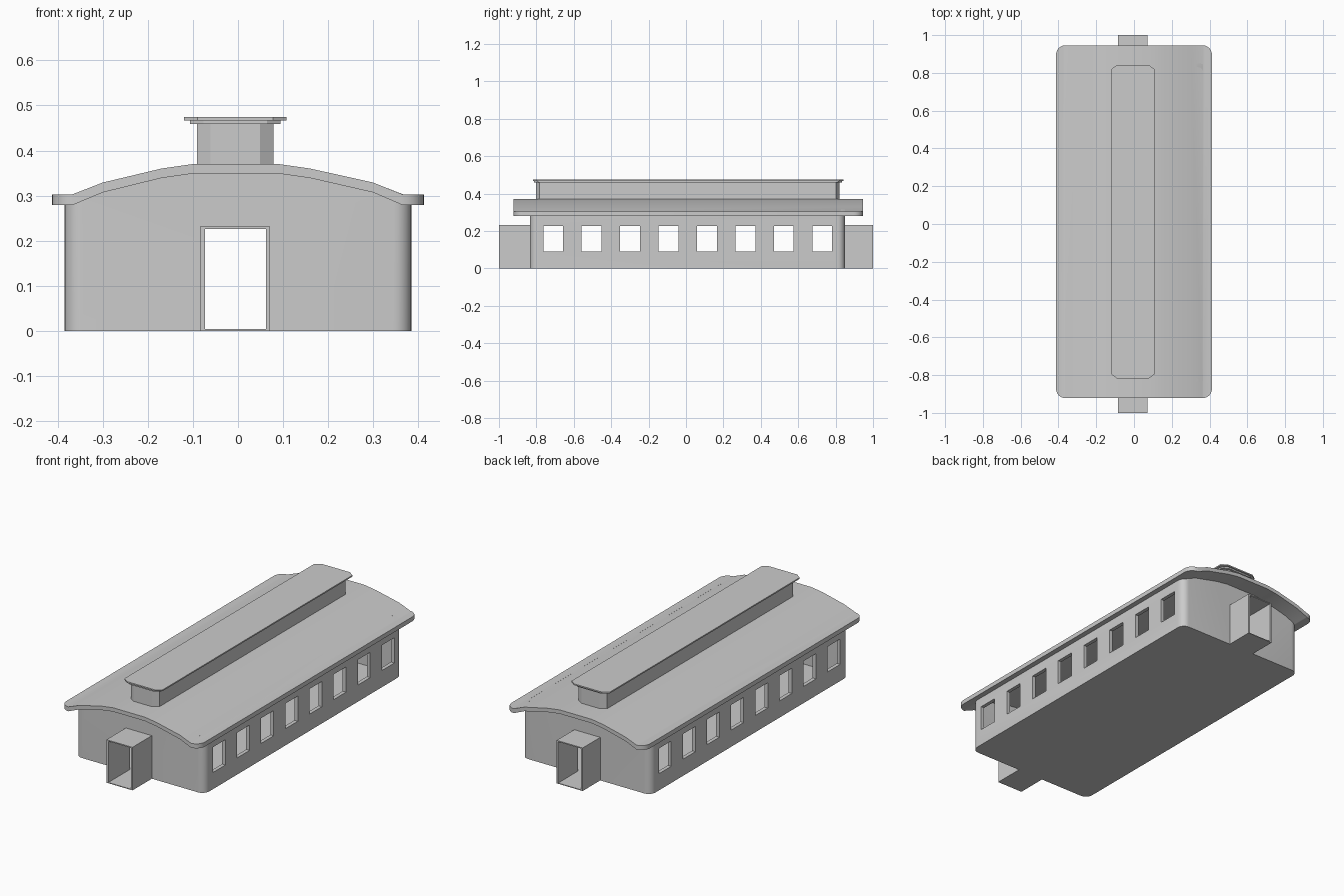
import bpy, bmesh, math

if "Cube" in bpy.data.objects:
    bpy.data.objects.remove(bpy.data.objects["Cube"])


def prism(name, pts, axis, lo, hi):
    """Extrude a 2D outline: along z the points are (x, y), along y they are (x, z)."""
    bm = bmesh.new()
    place = (lambda a, b, c: (a, b, c)) if axis == 'z' else (lambda a, b, c: (a, c, b))
    base = bm.faces.new([bm.verts.new(place(a, b, lo)) for a, b in pts])
    ext = bmesh.ops.extrude_face_region(bm, geom=[base])
    vs = [v for v in ext['geom'] if isinstance(v, bmesh.types.BMVert)]
    d = hi - lo
    bmesh.ops.translate(bm, verts=vs, vec=(0, 0, d) if axis == 'z' else (0, d, 0))
    bmesh.ops.recalc_face_normals(bm, faces=bm.faces)
    me = bpy.data.meshes.new(name)
    bm.to_mesh(me)
    bm.free()
    ob = bpy.data.objects.new(name, me)
    bpy.context.collection.objects.link(ob)
    return ob


def rect(x0, x1, y0, y1):
    return [(x0, y0), (x1, y0), (x1, y1), (x0, y1)]


def rounded(x0, x1, y0, y1, r, n=6):
    pts = []
    for cx, cy, start in ((x1 - r, y1 - r, 0), (x0 + r, y1 - r, 90),
                          (x0 + r, y0 + r, 180), (x1 - r, y0 + r, 270)):
        for i in range(n + 1):
            a = math.radians(start + 90 * i / n)
            pts.append((cx + r * math.cos(a), cy + r * math.sin(a)))
    return pts


def chamfered(x0, x1, y0, y1, cx, cy):
    return [(x0 + cx, y0), (x1 - cx, y0), (x1, y0 + cy), (x1, y1 - cy),
            (x1 - cx, y1), (x0 + cx, y1), (x0, y1 - cy), (x0, y0 + cy)]


def boolean(ob, tool, op):
    tool.hide_render = True
    m = ob.modifiers.new(op, 'BOOLEAN')
    m.operation, m.solver, m.object = op, 'EXACT', tool
    bpy.context.view_layer.objects.active = ob
    bpy.ops.object.modifier_apply(modifier=m.name)
    bpy.data.objects.remove(tool)


def smooth(ob, angle=25):
    bpy.ops.object.select_all(action='DESELECT')
    ob.select_set(True)
    bpy.context.view_layer.objects.active = ob
    bpy.ops.object.shade_smooth_by_angle(angle=math.radians(angle))


# Roof curve, left to right, as (x, top z, underside z)
curve = [(-0.414, 0.303, 0.279), (-0.367, 0.303, 0.279), (-0.30, 0.329, 0.307),
         (-0.17, 0.360, 0.339), (-0.10, 0.370, 0.349), (0.09, 0.370, 0.349),
         (0.16, 0.360, 0.339), (0.30, 0.329, 0.307), (0.365, 0.303, 0.279),
         (0.414, 0.303, 0.279)]
top = [(x, t) for x, t, u in curve]
under = [(x, u) for x, t, u in curve]

# Curved roof slab with rounded plan corners
roof = prism("roof", [(x * 1.0, z) for x, z in top] + under[::-1], 'y', -0.96, 0.98)
boolean(roof, prism("roof_plan", rounded(-0.413, 0.413, -0.922, 0.946, 0.05), 'z', 0.2, 0.5),
        'INTERSECT')
smooth(roof)

# Hollow carriage body, trimmed to sit just inside the roof slab
body = prism("body", rounded(-0.385, 0.385, -0.835, 0.85, 0.04), 'z', 0, 0.45)
trim = [(x * 1.1, u + 0.01) for x, u in under]
boolean(body, prism("trim", [(-0.4554, -0.1), (0.4554, -0.1)] + trim[::-1], 'y', -1.1, 1.1),
        'INTERSECT')
boolean(body, prism("interior", rounded(-0.365, 0.365, -0.815, 0.83, 0.025), 'z', 0.004, 0.5),
        'DIFFERENCE')

# Eight window openings on each side
for i in range(8):
    y = -0.71 + i * 0.2055
    boolean(body, prism("window_cut", rect(-0.5, 0.5, y - 0.053, y + 0.053), 'z', 0.09, 0.226),
            'DIFFERENCE')

# Doorway through both ends
boolean(body, prism("door_cut", rect(-0.073, 0.062, 0.004, 0.226), 'y', -1.2, 1.2), 'DIFFERENCE')
smooth(body)

# Open gangway tunnels at the ends
for name, y0, y1 in (("front_gangway", -1.0, -0.835), ("back_gangway", 0.85, 1.0)):
    gangway = prism(name, rect(-0.084, 0.071, 0, 0.232), 'y', y0, y1)
    boolean(gangway, prism("gangway_cut", rect(-0.073, 0.062, 0.004, 0.226), 'y', -1.2, 1.2),
            'DIFFERENCE')

# Raised roof lantern with a stepped cap
prism("lantern", chamfered(-0.091, 0.079, -0.803, 0.822, 0.03, 0.02), 'z', 0.36, 0.46)
prism("lantern_cap_lower", chamfered(-0.106, 0.094, -0.812, 0.833, 0.03, 0.02), 'z', 0.459, 0.468)
prism("lantern_cap_upper", chamfered(-0.12, 0.108, -0.818, 0.842, 0.03, 0.022), 'z', 0.467, 0.474)
